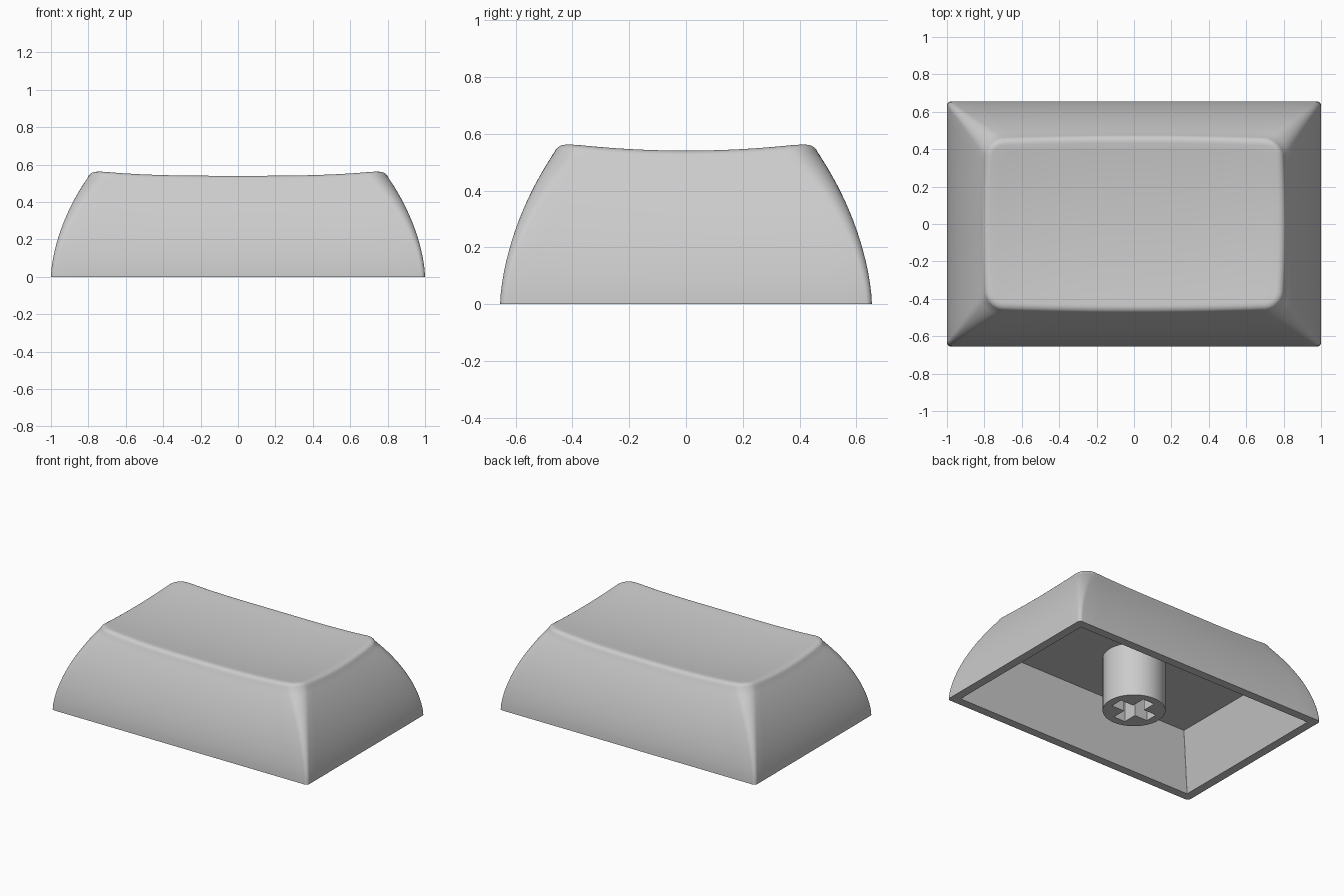
import bpy, bmesh, math

if "Cube" in bpy.data.objects:
    bpy.data.objects.remove(bpy.data.objects["Cube"], do_unlink=True)

# One plain grey plastic
grey = bpy.data.materials.new("grey_plastic")
grey.use_nodes = True
colour = (0.6, 0.6, 0.6, 1)
grey.diffuse_color = colour
grey.node_tree.nodes["Principled BSDF"].inputs["Base Color"].default_value = colour

CORNER, SIDE = 8, 16      # segments per corner and per side


def outline(hx, hy, r, bow=0.0):
    """Rounded rectangle whose sides bulge outwards by bow."""
    pts = []
    corners = [(1, 1), (-1, 1), (-1, -1), (1, -1)]
    for q, (sx, sy) in enumerate(corners):
        cx, cy = sx * (hx - r), sy * (hy - r)
        arc = []
        for i in range(CORNER + 1):
            a = math.pi / 2 * (q + i / CORNER)
            arc.append((cx + r * math.cos(a), cy + r * math.sin(a)))
        pts += arc
        nx, ny = corners[(q + 1) % 4]
        a = math.pi / 2 * (q + 1)
        end = (nx * (hx - r) + r * math.cos(a), ny * (hy - r) + r * math.sin(a))
        for i in range(1, SIDE):
            k = i / SIDE
            pts.append(tuple(s + (e - s) * k for s, e in zip(arc[-1], end)))
    return [(x + bow * x / hx * (1 - (y / hy) ** 2),
             y + bow * y / hy * (1 - (x / hx) ** 2)) for x, y in pts]


def dish(x, y):
    """Height of the hollowed top."""
    return 0.512 + 0.029 * abs(x / 0.77) ** 3 + 0.029 * (y / 0.44) ** 2


def finish(bm, name):
    bmesh.ops.recalc_face_normals(bm, faces=bm.faces)
    mesh = bpy.data.meshes.new(name)
    bm.to_mesh(mesh)
    bm.free()
    mesh.materials.append(grey)
    obj = bpy.data.objects.new(name, mesh)
    bpy.context.collection.objects.link(obj)
    return obj


def add_ring(bm, pts):
    return [bm.verts.new(p) for p in pts]


def bridge(bm, a, b, smooth):
    n = len(a)
    for i in range(n):
        j = (i + 1) % n
        bm.faces.new((a[i], a[j], b[j], b[i])).smooth = smooth


# Keycap shell: curved walls, rounded lip, dished top
bm = bmesh.new()
LIP = 0.03
rings = []
for i in range(17):
    t = i / 16
    k = t ** 1.6
    plan = outline(1 - 0.205 * k, 0.655 - 0.195 * k, 0.022 + 0.075 * k, 0.016 * k)
    rings.append(add_ring(bm, [(x, y, t * (dish(x, y) - LIP)) for x, y in plan]))
for i in range(1, 6):
    a = math.pi / 2 * i / 5
    inset = LIP * (1 - math.cos(a)) + 0.012 * i / 5
    plan = outline(0.795 - inset, 0.46 - inset, 0.097 - inset, 0.016)
    rings.append(add_ring(bm, [(x, y, dish(x, y) - LIP * (1 - math.sin(a)))
                               for x, y in plan]))
lip = [v.co.copy() for v in rings[-1]]
for i in range(1, 14):
    s = 1 - i / 14
    rings.append(add_ring(bm, [(p.x * s, p.y * s, dish(p.x * s, p.y * s)) for p in lip]))
for a, b in zip(rings, rings[1:]):
    bridge(bm, a, b, True)
centre = bm.verts.new((0, 0, dish(0, 0)))
last = rings[-1]
for i in range(len(last)):
    bm.faces.new((last[i], last[(i + 1) % len(last)], centre)).smooth = True

# Hollow underside with flat tapered walls
CEILING = 0.38
mouth = add_ring(bm, [(x, y, 0) for x, y in outline(0.94, 0.595, 0.002)])
roof = add_ring(bm, [(x, y, CEILING) for x, y in outline(0.83, 0.495, 0.002)])
bridge(bm, rings[0], mouth, False)
bridge(bm, mouth, roof, False)
bm.faces.new(roof)
finish(bm, "keycap_shell")

# Round stem with a cross-shaped socket
bm = bmesh.new()
SEG, REACH, HALF = 48, 0.145, 0.045
circle = [(0.2 * math.cos(math.tau * i / SEG), 0.2 * math.sin(math.tau * i / SEG))
          for i in range(SEG)]
arm = [(REACH, -HALF), (REACH, HALF), (HALF, HALF)]
cross = []
for q in range(4):
    c, s = [(1, 0), (0, 1), (-1, 0), (0, -1)][q]
    cross += [(x * c - y * s, x * s + y * c) for x, y in arm]
for loop in (circle, cross):
    verts = add_ring(bm, [(x, y, 0) for x, y in loop])
    for i, v in enumerate(verts):
        bm.edges.new((v, verts[(i + 1) % len(verts)]))
bmesh.ops.triangle_fill(bm, edges=bm.edges[:], use_beauty=True)
up = bmesh.ops.extrude_face_region(bm, geom=bm.faces[:], use_keep_orig=True)
bmesh.ops.translate(bm, vec=(0, 0, CEILING),
                    verts=[g for g in up["geom"] if isinstance(g, bmesh.types.BMVert)])
stem = finish(bm, "stem")
bpy.ops.object.select_all(action="DESELECT")
stem.select_set(True)
bpy.context.view_layer.objects.active = stem
bpy.ops.object.shade_smooth_by_angle(angle=math.radians(30))
